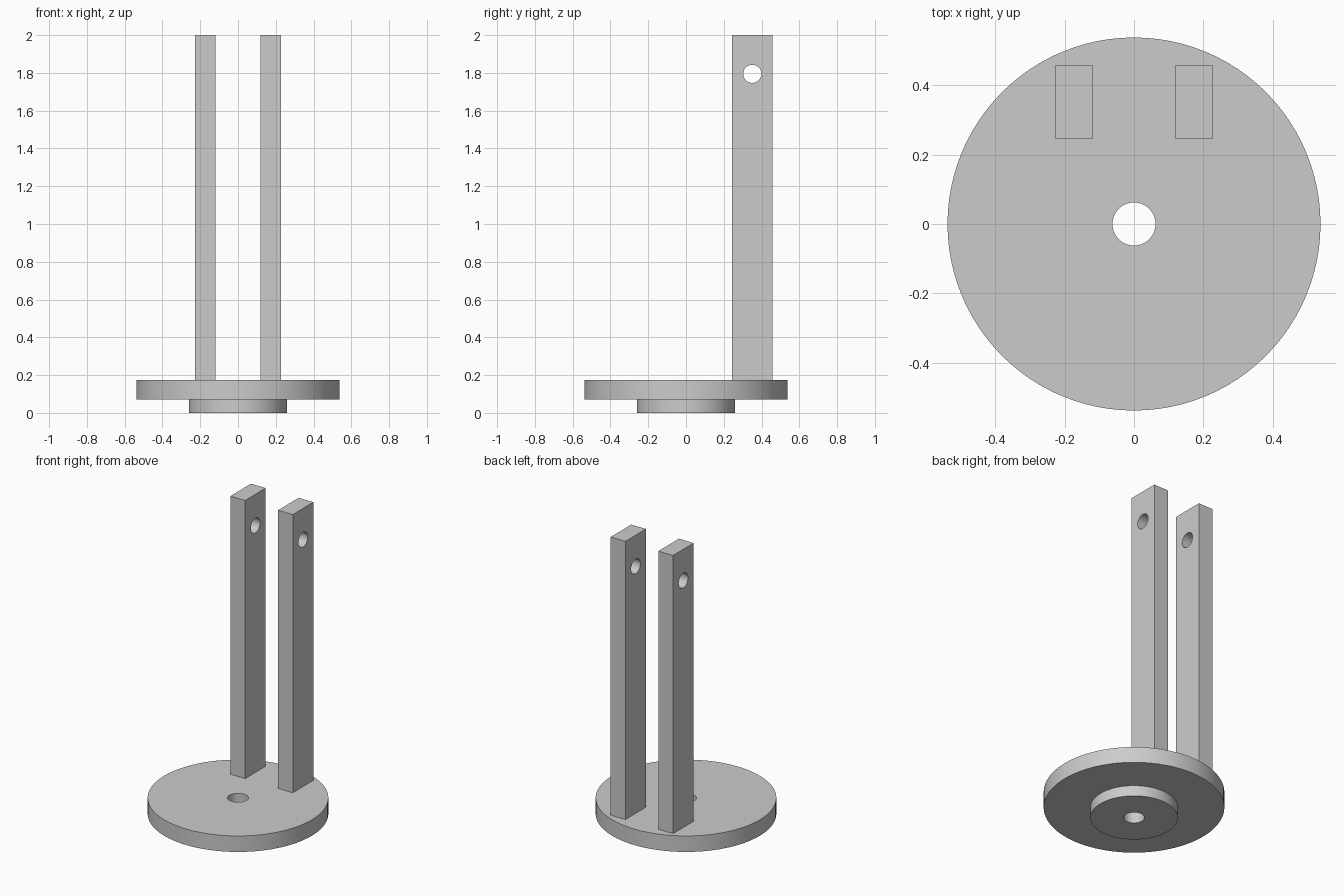
import bpy, bmesh, math
from mathutils import Matrix

cube = bpy.data.objects.get("Cube")
if cube:
    bpy.data.objects.remove(cube, do_unlink=True)

GREY = (0.6, 0.6, 0.6, 1)
grey = bpy.data.materials.new("light_grey")
grey.use_nodes = True
grey.diffuse_color = GREY
grey.node_tree.nodes["Principled BSDF"].inputs["Base Color"].default_value = GREY


def finish(name, bm):
    bmesh.ops.recalc_face_normals(bm, faces=bm.faces)
    mesh = bpy.data.meshes.new(name)
    bm.to_mesh(mesh)
    bm.free()
    mesh.materials.append(grey)
    obj = bpy.data.objects.new(name, mesh)
    bpy.context.collection.objects.link(obj)
    return obj


def smooth(obj):
    bpy.ops.object.select_all(action='DESELECT')
    bpy.context.view_layer.objects.active = obj
    obj.select_set(True)
    bpy.ops.object.shade_smooth_by_angle(angle=math.radians(30))


def lathe(name, profile, steps=96):
    """Spin a closed (radius, z) profile around the z axis."""
    bm = bmesh.new()
    verts = [bm.verts.new((r, 0, z)) for r, z in profile]
    edges = [bm.edges.new((v, verts[i - 1])) for i, v in enumerate(verts)]
    bmesh.ops.spin(bm, geom=verts + edges, axis=(0, 0, 1), cent=(0, 0, 0),
                   angle=math.tau, steps=steps, use_merge=True)
    bmesh.ops.remove_doubles(bm, verts=bm.verts, dist=1e-5)
    return finish(name, bm)


# Round base: wide disc over a smaller hub, with a bore through both
BORE, HUB, DISC = 0.062, 0.26, 0.537
HUB_TOP, DISC_TOP = 0.07, 0.175
base = lathe("round_base", [(BORE, 0), (HUB, 0), (HUB, HUB_TOP),
                            (DISC, HUB_TOP), (DISC, DISC_TOP), (BORE, DISC_TOP)])
smooth(base)

# Cross-pin hole cutter
POST_Y = 0.351
bm = bmesh.new()
bmesh.ops.create_cone(bm, cap_ends=True, segments=48, radius1=0.048, radius2=0.048, depth=1,
                      matrix=Matrix.Translation((0, POST_Y, 1.795))
                      @ Matrix.Rotation(math.pi / 2, 4, 'Y'))
cutter = finish("pin_hole_cutter", bm)
cutter.hide_render = True

# Two upright posts, drilled near the top
POST_W, POST_D, TOP = 0.107, 0.213, 2.0
for name, side in (("left_post", 1), ("right_post", -1)):
    bm = bmesh.new()
    height = TOP - DISC_TOP
    bmesh.ops.create_cube(bm, size=1, matrix=Matrix.Translation(
        (side * 0.173, POST_Y, DISC_TOP + height / 2))
        @ Matrix.Diagonal((POST_W, POST_D, height, 1)))
    post = finish(name, bm)
    cut = post.modifiers.new("pin_hole", 'BOOLEAN')
    cut.operation = 'DIFFERENCE'
    cut.solver = 'EXACT'
    cut.object = cutter
    bpy.context.view_layer.objects.active = post
    bpy.ops.object.modifier_apply(modifier=cut.name)
    smooth(post)

bpy.data.objects.remove(cutter, do_unlink=True)
